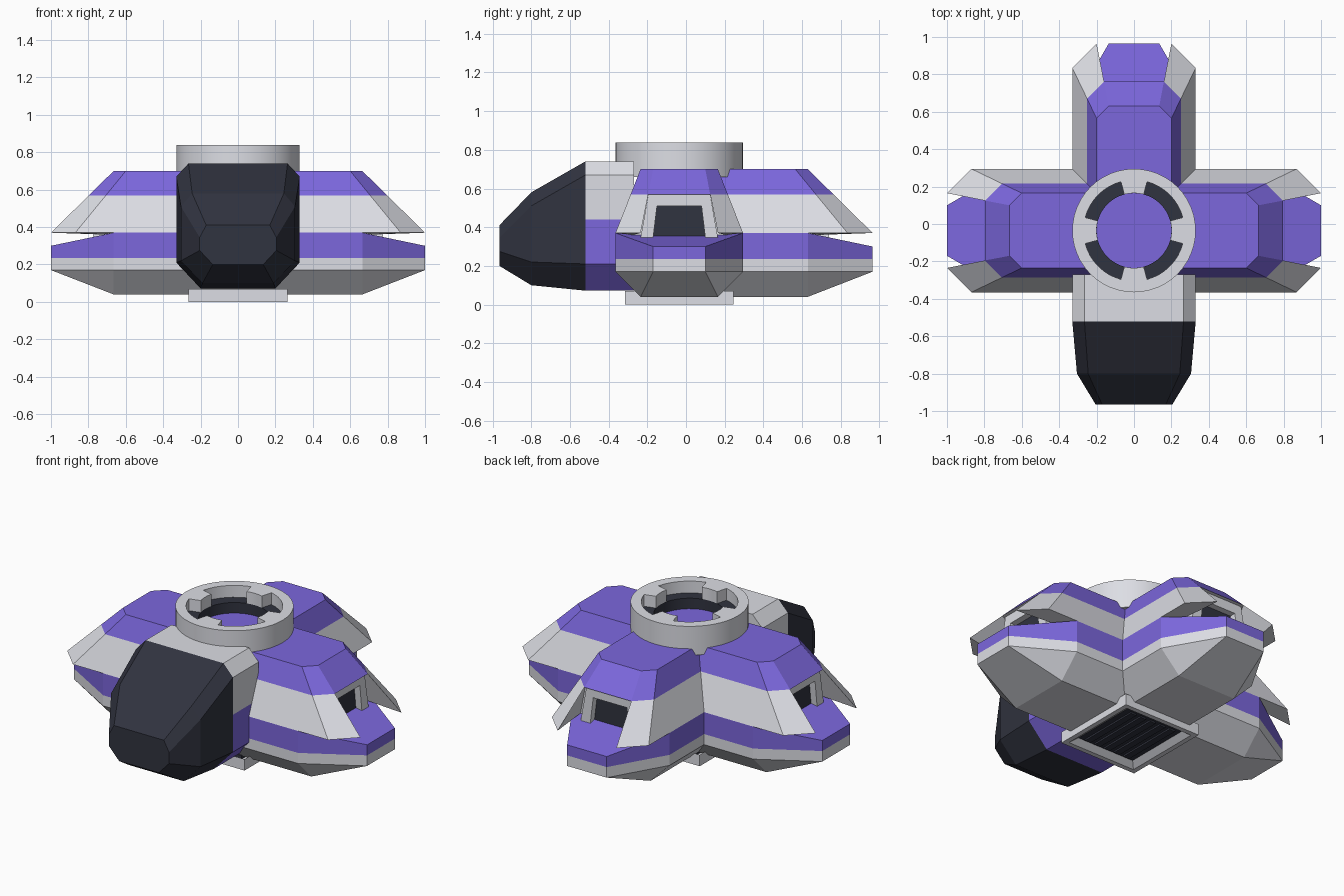
import bpy, bmesh, math
from mathutils import Matrix, Vector

if "Cube" in bpy.data.objects:
    bpy.data.objects.remove(bpy.data.objects["Cube"])

CY = -0.035  # hub centre along y


def material(name, rgb):
    m = bpy.data.materials.new(name)
    m.diffuse_color = (*rgb, 1)
    m.use_nodes = True
    m.node_tree.nodes["Principled BSDF"].inputs["Base Color"].default_value = m.diffuse_color
    return m


LIGHT = material("light_grey", (0.72, 0.73, 0.78))
PURPLE = material("purple", (0.20, 0.135, 0.72))
DARK = material("dark", (0.03, 0.033, 0.05))


def build(name, verts, faces, mats, pick=None, smooth=False):
    """Make an object; pick(face centre) gives the material index."""
    bm = bmesh.new()
    vs = [bm.verts.new(v) for v in verts]
    for f in faces:
        bm.faces.new([vs[i] for i in f])
    bmesh.ops.remove_doubles(bm, verts=bm.verts, dist=1e-5)
    bmesh.ops.recalc_face_normals(bm, faces=bm.faces)
    if pick:
        for f in bm.faces:
            f.material_index = pick(f.calc_center_median())
    me = bpy.data.meshes.new(name)
    bm.to_mesh(me)
    bm.free()
    for m in mats:
        me.materials.append(m)
    ob = bpy.data.objects.new(name, me)
    bpy.context.collection.objects.link(ob)
    if smooth:
        bpy.ops.object.select_all(action='DESELECT')
        ob.select_set(True)
        bpy.context.view_layer.objects.active = ob
        bpy.ops.object.shade_smooth_by_angle(angle=math.radians(30))
    return ob


def loft(rings, cap_start=True, cap_end=True, closed=False):
    n, k = len(rings[0]), len(rings)
    verts = [p for r in rings for p in r]
    faces = []
    for a in range(k if closed else k - 1):
        b = (a + 1) % k
        faces += [(a * n + i, a * n + (i + 1) % n, b * n + (i + 1) % n, b * n + i) for i in range(n)]
    if cap_start:
        faces.append(tuple(range(n)))
    if cap_end:
        faces.append(tuple(range((k - 1) * n, k * n)))
    return verts, faces


def place(k, p):
    """Turn a point from the right arm to arm k around the hub."""
    return Matrix.Rotation(k * math.pi / 2, 3, 'Z') @ Vector(p) + Vector((0, CY, 0))


def cross(w, x1, x2, w2, z, z_end=None):
    """Outline of three tapered arms with a flat front."""
    ze = z if z_end is None else z_end
    pts = [place(0, (w, -w, z))]
    for k in range(3):
        pts += [place(k, p) for p in ((x1, -w, z), (x2, -w2, ze), (x2, w2, ze), (x1, w, z), (w, w, z))]
    return pts


def box(name, lo, hi, mats):
    ring = lambda z: [(lo[0], lo[1], z), (hi[0], lo[1], z), (hi[0], hi[1], z), (lo[0], hi[1], z)]
    return build(name, *loft([ring(lo[2]), ring(hi[2])]), mats)


# Lower hull with sloping arm ends
rings = [cross(0.2, 0.665, 0.665, 0.2, 0.04),
         cross(0.33, 0.665, 1.0, 0.135, 0.17),
         cross(0.33, 0.665, 1.0, 0.135, 0.235),
         cross(0.33, 0.665, 1.0, 0.135, 0.37, 0.30)]
verts, faces = loft(rings, cap_end=False)
# the lowest ring has coincident end points, so its cap lists each corner once
faces[-1] = tuple(i for i in range(16) if i == 0 or i % 5 in (1, 4, 0))
faces += [tuple(48 + 5 * k + i for i in (1, 2, 3, 4)) for k in range(3)]
faces.append(tuple(48 + i for i in range(16) if i == 0 or i % 5 in (1, 4, 0)))
build("lower_hull", verts, faces, [LIGHT, PURPLE], lambda c: int(c.z > 0.236))

# Upper canopy with open arm ends flanked by fins
rings = [cross(0.33, 0.87, 1.0, 0.2, 0.37),
         cross(0.251, 0.706, 0.797, 0.16, 0.57),
         cross(0.2, 0.6, 0.665, 0.135, 0.70)]
verts, faces = loft(rings, cap_start=False)
for k in range(3):
    a = 5 * k
    faces.remove((a + 2, a + 3, a + 19, a + 18))
    b = len(verts)
    verts += [place(k, p) for p in ((0.72, -0.24, 0.36), (0.72, 0.24, 0.36),
                                    (0.72, -0.2, 0.57), (0.72, 0.2, 0.57),
                                    (0.665, -0.33, 0.37), (0.665, 0.33, 0.37))]
    faces += [(a + 2, a + 18, b + 2, b), (a + 3, a + 19, b + 3, b + 1),
              (a + 1, a + 2, b, b + 4), (a + 4, a + 3, b + 1, b + 5),
              (a + 18, a + 19, b + 3, b + 2), (b, b + 1, b + 3, b + 2)]
build("canopy", verts, faces, [LIGHT, PURPLE], lambda c: int(c.z > 0.6))

# Vent frames and dark vents inside the arm ends
FRAME = [(-0.2, 0.345), (-0.135, 0.345), (-0.115, 0.51), (0.115, 0.51),
         (0.135, 0.345), (0.2, 0.345), (0.16, 0.569), (-0.16, 0.569)]
for k, side in enumerate(("right", "back", "left")):
    rings = [[place(k, (x, y, z)) for y, z in FRAME] for x in (0.70, 0.775)]
    build(side + "_vent_frame", *loft(rings), [LIGHT])
    rings = [[place(k, (x, y, z)) for y, z in FRAME[1:5]] for x in (0.70, 0.735)]
    build(side + "_vent", *loft(rings), [DARK])


# Cockpit: collar and faceted dark nose
def section(y, top, shoulder, side, low, bottom):
    half = [top, (side, shoulder), (side, low), bottom]
    return [(x, y, z) for x, z in half] + [(-x, y, z) for x, z in reversed(half)]


def collar(y):
    return section(y, (0.265, 0.74), 0.67, 0.33, 0.21, (0.2, 0.072))


verts, faces = loft([collar(-0.27), collar(-0.52)])
neck = build("cockpit_collar", verts, faces, [LIGHT, PURPLE])
bm = bmesh.new()
bm.from_mesh(neck.data)
bmesh.ops.bisect_plane(bm, geom=bm.verts[:] + bm.edges[:] + bm.faces[:],
                       plane_co=(0, 0, 0.44), plane_no=(0, 0, 1))
for f in bm.faces:
    f.material_index = int(f.calc_center_median().z < 0.44)
bm.to_mesh(neck.data)
bm.free()
build("cockpit_nose", *loft([
    collar(-0.52),
    section(-0.80, (0.245, 0.58), 0.51, 0.305, 0.22, (0.19, 0.10)),
    section(-0.965, (0.17, 0.41), 0.345, 0.205, 0.275, (0.135, 0.2))]), [DARK])


# Docking ring on the roof
def arc(name, r0, r1, z0, z1, a0, a1, n, mats):
    full = a1 - a0 >= 360
    rings = []
    for i in range(n if full else n + 1):
        t = math.radians(a0 + (a1 - a0) * i / n)
        c, s = math.cos(t), math.sin(t)
        rings.append([(r * c, r * s + CY, z) for r, z in ((r0, z0), (r1, z0), (r1, z1), (r0, z1))])
    return build(name, *loft(rings, not full, not full, full), mats, smooth=True)


arc("docking_ring", 0.27, 0.33, 0.66, 0.838, 0, 360, 48, [LIGHT])
arc("ring_liner", 0.2, 0.271, 0.68, 0.765, 0, 360, 48, [DARK])
for k in range(4):
    arc(f"ring_tab_{k + 1}", 0.2, 0.272, 0.765, 0.838, 90 * k - 15, 90 * k + 15, 6, [LIGHT])


# Belly hatch frame with grille
def rect(x, y, z):
    return [(-x, CY - y, z), (x, CY - y, z), (x, CY + y, z), (-x, CY + y, z)]


build("belly_frame", *loft([rect(0.265, 0.28, 0.07), rect(0.265, 0.28, 0.0),
                            rect(0.235, 0.25, 0.0), rect(0.195, 0.21, 0.03)], False, False), [LIGHT])
box("belly_plate", (-0.2, CY - 0.215, 0.028), (0.2, CY + 0.215, 0.05), [DARK])
for i in range(5):
    x = -0.14 + 0.07 * i
    box(f"belly_slat_{i + 1}", (x - 0.02, CY - 0.2, 0.018), (x + 0.02, CY + 0.2, 0.03), [DARK])
